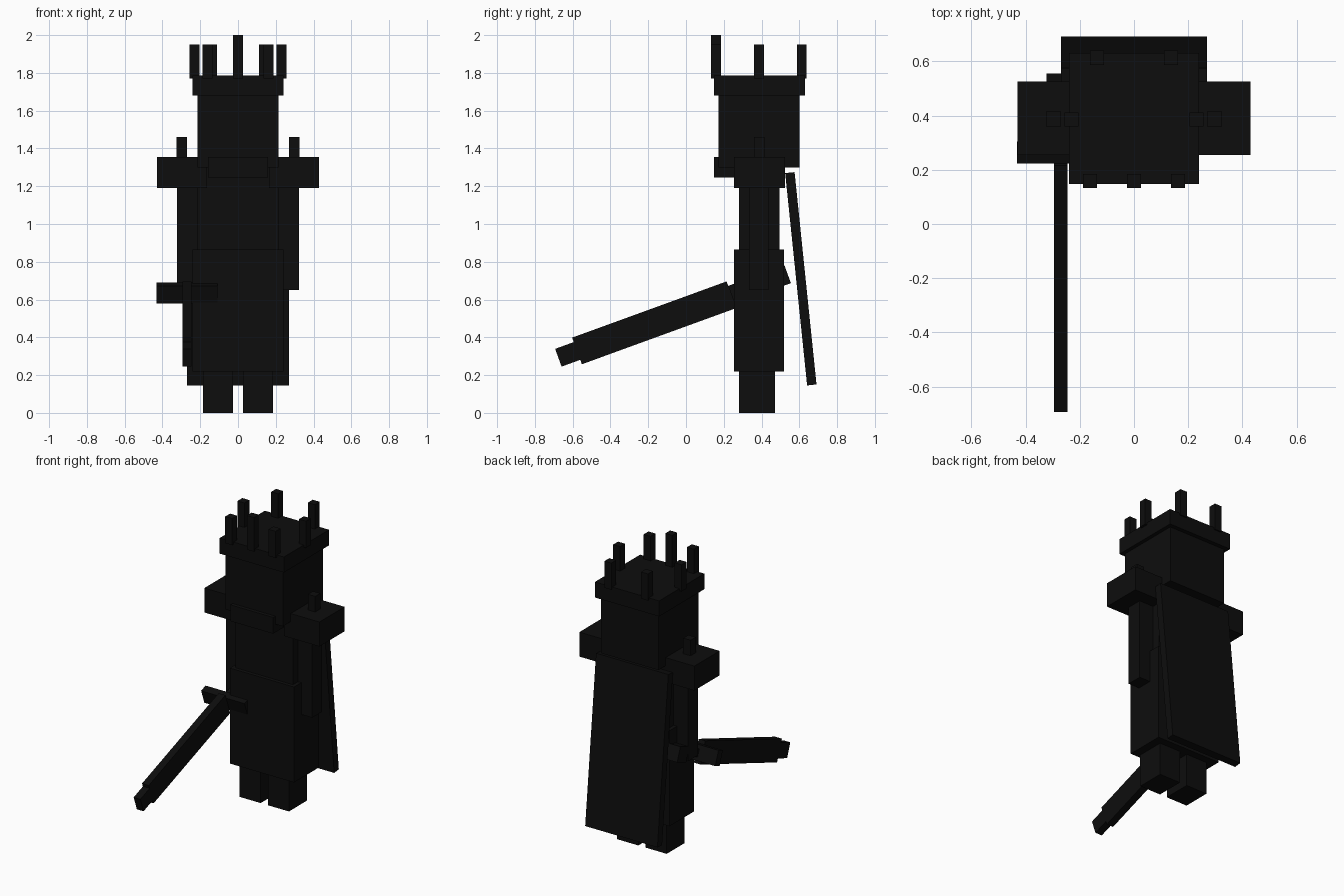
import bpy, math
from mathutils import Vector, Matrix

cube = bpy.data.objects.get("Cube")
if cube:
    bpy.data.objects.remove(cube, do_unlink=True)

mat = bpy.data.materials.new("near_black")
mat.use_nodes = True
BLACK = (0.004, 0.004, 0.004, 1)
mat.diffuse_color = BLACK
mat.node_tree.nodes["Principled BSDF"].inputs["Base Color"].default_value = BLACK


def box(name, x, y, z, tilt=0, origin=(0, 0, 0)):
    """Box spanning the given ranges, then tilted about x and moved to origin."""
    bpy.ops.mesh.primitive_cube_add(size=1)
    ob = bpy.context.object
    ob.name = ob.data.name = name
    size = Vector([r[1] - r[0] for r in (x, y, z)])
    mid = Vector([(r[0] + r[1]) / 2 for r in (x, y, z)])
    ob.data.transform(Matrix.Translation(mid) @ Matrix.Diagonal(size.to_4d()))
    ob.rotation_euler.x = tilt
    ob.location = origin
    ob.data.materials.append(mat)
    return ob


def pair(name, x, y, z):
    """Same box on both sides of the body."""
    box("left_" + name, x, y, z)
    box("right_" + name, (-x[1], -x[0]), y, z)


# Body
box("chest", (-.215, .215), (.28, .495), (.80, 1.32))
box("tunic_skirt", (-.24, .24), (.255, .52), (.22, .865))
pair("leg", (.027, .185), (.28, .47), (0, .30))
pair("arm", (.215, .322), (.333, .438), (.65, 1.20))

# Shoulder guards with a spike each
pair("shoulder_guard", (.165, .43), (.255, .525), (1.19, 1.355))
pair("shoulder_spike", (.27, .325), (.36, .415), (1.35, 1.46))

# Head and jaw
box("head", (-.215, .215), (.172, .602), (1.30, 1.70))
box("jaw", (-.16, .16), (.147, .26), (1.245, 1.355))

# Crown band and spikes (x, y, top)
box("crown_band", (-.24, .24), (.147, .63), (1.68, 1.785))
spikes = [(0, .158, 2.0), (-.162, .158, 1.95), (.162, .158, 1.95),
          (-.23, .386, 1.95), (.23, .386, 1.95),
          (-.137, .613, 1.95), (.137, .613, 1.95)]
for i, (x, y, top) in enumerate(spikes):
    box(f"crown_spike_{i + 1}", (x - .026, x + .026), (y - .026, y + .026), (1.77, top))

# Cape, leaning out toward the hem
box("cape", (-.27, .27), (-.025, .025), (-.565, .565),
    math.radians(5.9), (0, .608, .71))

# Sword: built along y around its guard, then tipped forward and down
grip = (-.27, .264, .634)
tilt = math.radians(20)
for name, w, y, h in [("sword_tip", .025, (-1.0, -.89), .05),
                      ("sword_blade", .025, (-.895, -.025), .075),
                      ("sword_guard", .162, (-.025, .025), .05),
                      ("sword_handle", .025, (.02, .20), .025),
                      ("sword_pommel", .053, (.19, .292), .05)]:
    box(name, (-w, w), y, (-h, h), tilt, grip)
